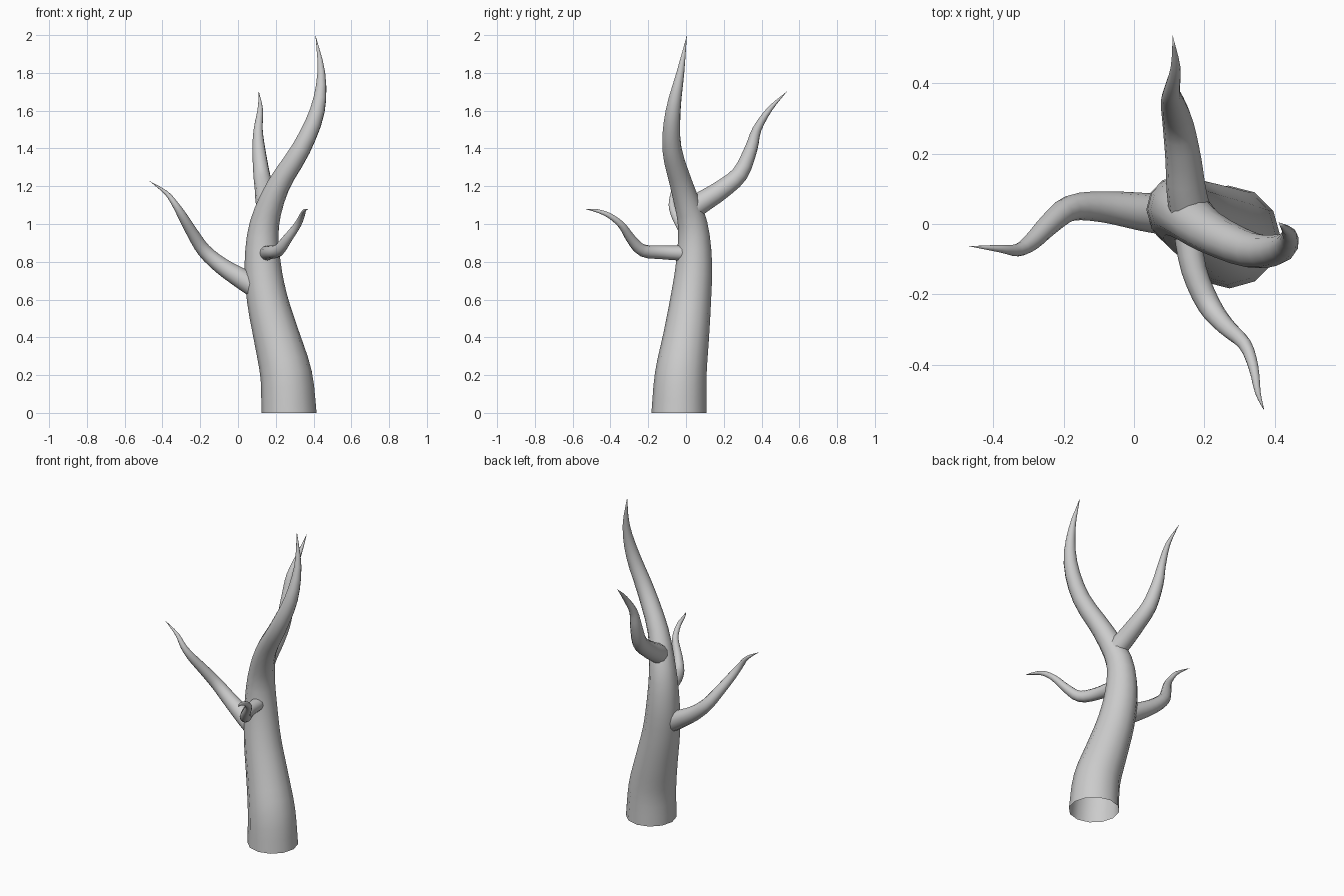
import bpy, bmesh, math
from mathutils import Vector

if "Cube" in bpy.data.objects:
    bpy.data.objects.remove(bpy.data.objects["Cube"])

SIDES = 12


def spline(a, b, c, d, t):
    # Catmull-Rom interpolation
    return 0.5 * (2 * b + (c - a) * t + (2 * a - 5 * b + 4 * c - d) * t * t
                  + (3 * b - a - 3 * c + d) * t ** 3)


def limb(name, pts, start_dir=None, steps=3):
    """Tapered tube through (x, y, z, radius) points, ending in a point."""
    p = [Vector(q) for q in pts]
    p = [2 * p[0] - p[1]] + p + [2 * p[-1] - p[-2]]
    path = [spline(*p[i:i + 4], s / steps)
            for i in range(len(p) - 3) for s in range(steps)] + [p[-2]]
    pos = [q.xyz for q in path]
    bm = bmesh.new()
    rings, side = [], Vector((1, 0.01, 0.02))
    if abs((pos[1] - pos[0]).normalized().x) > 0.7:
        side = Vector((0, 1, 0))
    for i in range(len(pos) - 1):
        tan = (pos[i + 1] - pos[max(i - 1, 0)]).normalized()
        if i == 0 and start_dir:
            tan = Vector(start_dir)
        side = (side - tan * side.dot(tan)).normalized()
        up = tan.cross(side)
        r = max(path[i].w, 0.003)
        rings.append([bm.verts.new(pos[i] + r * (side * math.cos(a) + up * math.sin(a)))
                      for a in (2 * math.pi * k / SIDES for k in range(SIDES))])
    for lo, hi in zip(rings, rings[1:]):
        for k in range(SIDES):
            n = (k + 1) % SIDES
            bm.faces.new((lo[k], lo[n], hi[n], hi[k]))
    tip = bm.verts.new(pos[-1])
    for k in range(SIDES):
        bm.faces.new((rings[-1][k], rings[-1][(k + 1) % SIDES], tip))
    for f in bm.faces:
        f.smooth = True
    me = bpy.data.meshes.new(name)
    bm.to_mesh(me)
    bm.free()
    ob = bpy.data.objects.new(name, me)
    bpy.context.collection.objects.link(ob)
    return ob


# Main trunk, open at the ground
limb("trunk", [
    (.27, -.037, 0, .146), (.255, -.028, .2, .137), (.205, 0, .4, .122),
    (.155, .025, .6, .108), (.13, .043, .8, .095), (.14, .035, 1.0, .078),
    (.212, -.022, 1.2, .061), (.335, -.075, 1.4, .051), (.42, -.068, 1.6, .04),
    (.441, -.03, 1.8, .021), (.41, .005, 2.0, 0)], (0, 0, 1))

# Left branch
limb("left_branch", [
    (.1, .025, .66, .058), (.02, .035, .71, .054), (-.09, .049, .78, .044),
    (-.18, .045, .86, .037), (-.24, .0, .95, .031), (-.29, -.05, 1.035, .025),
    (-.33, -.074, 1.1, .018), (-.38, -.07, 1.165, .011), (-.47, -.063, 1.228, 0)])

# Front branch
limb("front_branch", [
    (.15, -.01, .845, .04), (.17, -.13, .85, .036), (.213, -.23, .86, .033),
    (.26, -.29, .92, .026), (.315, -.342, .995, .019), (.34, -.41, 1.047, .014),
    (.352, -.48, 1.072, .008), (.37, -.53, 1.078, 0)])

# Back branch
limb("back_branch", [
    (.16, .03, 1.08, .06), (.148, .1, 1.125, .056), (.14, .185, 1.18, .051),
    (.125, .285, 1.265, .044), (.11, .345, 1.4, .034), (.107, .375, 1.5, .024),
    (.118, .445, 1.61, .014), (.11, .535, 1.702, 0)])
